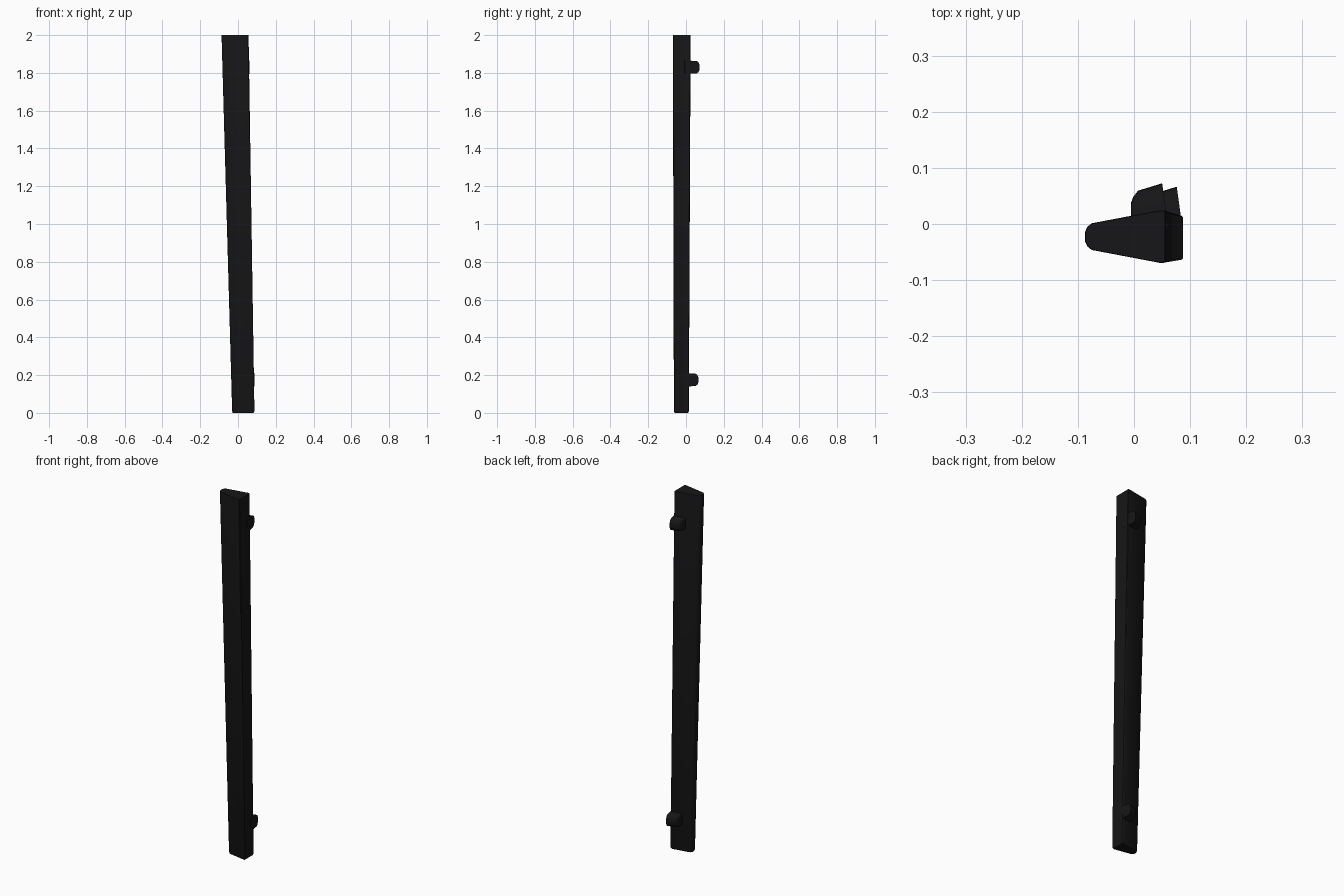
import bpy, bmesh, math
from mathutils import Vector

if "Cube" in bpy.data.objects:
    bpy.data.objects.remove(bpy.data.objects["Cube"])

mat = bpy.data.materials.new("black_plastic")
mat.diffuse_color = (0.008, 0.008, 0.009, 1)
mat.use_nodes = True
mat.node_tree.nodes["Principled BSDF"].inputs["Base Color"].default_value = mat.diffuse_color


def loft(name, sections):
    """Skin a list of equal-length point rings and cap both ends."""
    bm = bmesh.new()
    rings = [[bm.verts.new(p) for p in s] for s in sections]
    n = len(rings[0])
    for a, b in zip(rings, rings[1:]):
        for i in range(n):
            j = (i + 1) % n
            bm.faces.new((a[i], a[j], b[j], b[i]))
    bm.faces.new(rings[0])
    bm.faces.new(rings[-1])
    bmesh.ops.recalc_face_normals(bm, faces=bm.faces)
    me = bpy.data.meshes.new(name)
    bm.to_mesh(me)
    bm.free()
    me.materials.append(mat)
    ob = bpy.data.objects.new(name, me)
    bpy.context.collection.objects.link(ob)
    bpy.context.view_layer.objects.active = ob
    ob.select_set(True)
    bpy.ops.object.shade_smooth_by_angle(angle=math.radians(35))
    ob.select_set(False)
    return ob


# Wedge cross-section: u runs from the rounded nose (0) to the flat end (1),
# v is the share of the half thickness
WEDGE = [(0, 0.19), (0.025, 0.36), (0.08, 0.5), (0.94, 0.99), (0.98, 0.98), (1, 0.92)]
WEDGE += [(u, -v) for u, v in reversed(WEDGE)]


def wedge(z, x0, x1, yc, half):
    return [(x0 + u * (x1 - x0), yc + v * half, z) for u, v in WEDGE]


# Leaning, tapering bar with softened ends
loft("bar", [
    wedge(0.0, -0.028, 0.083, -0.0245, 0.036),
    wedge(0.008, -0.031, 0.087, -0.0245, 0.040),
    wedge(1.995, -0.087, 0.056, -0.0225, 0.0475),
    wedge(2.0, -0.086, 0.055, -0.0225, 0.0465),
])

# Rounded D profile (y outwards, z) of the mounting pegs
PEG = [(-0.03, -0.036), (0.032, -0.033), (0.042, -0.027), (0.048, -0.014), (0.049, 0)]
PEG += [(y, -z) for y, z in reversed(PEG[:-1])]


def peg(name, x0, x1, yb, z):
    slope = 0.2
    w = x1 - x0
    rings = []
    # rounded left end, then straight to the flat right end
    for t, s, r in ((0, 0.56, 0.8), (0.06, 0.74, 0.9), (0.22, 0.93, 0.98), (1, 1, 1)):
        ring = []
        for y, h in PEG:
            yy = y * s if y > 0 else y
            x = x0 + t * w - (yy * 0.14 * t)
            ring.append(Vector((x, yb + yy + slope * (t - 1) * w, z + h * r)))
        rings.append(ring)
    return loft(name, rings)


# Pegs on the back face
peg("upper_peg", -0.005, 0.057, 0.0235, 1.83)
peg("lower_peg", 0.022, 0.083, 0.0175, 0.175)
